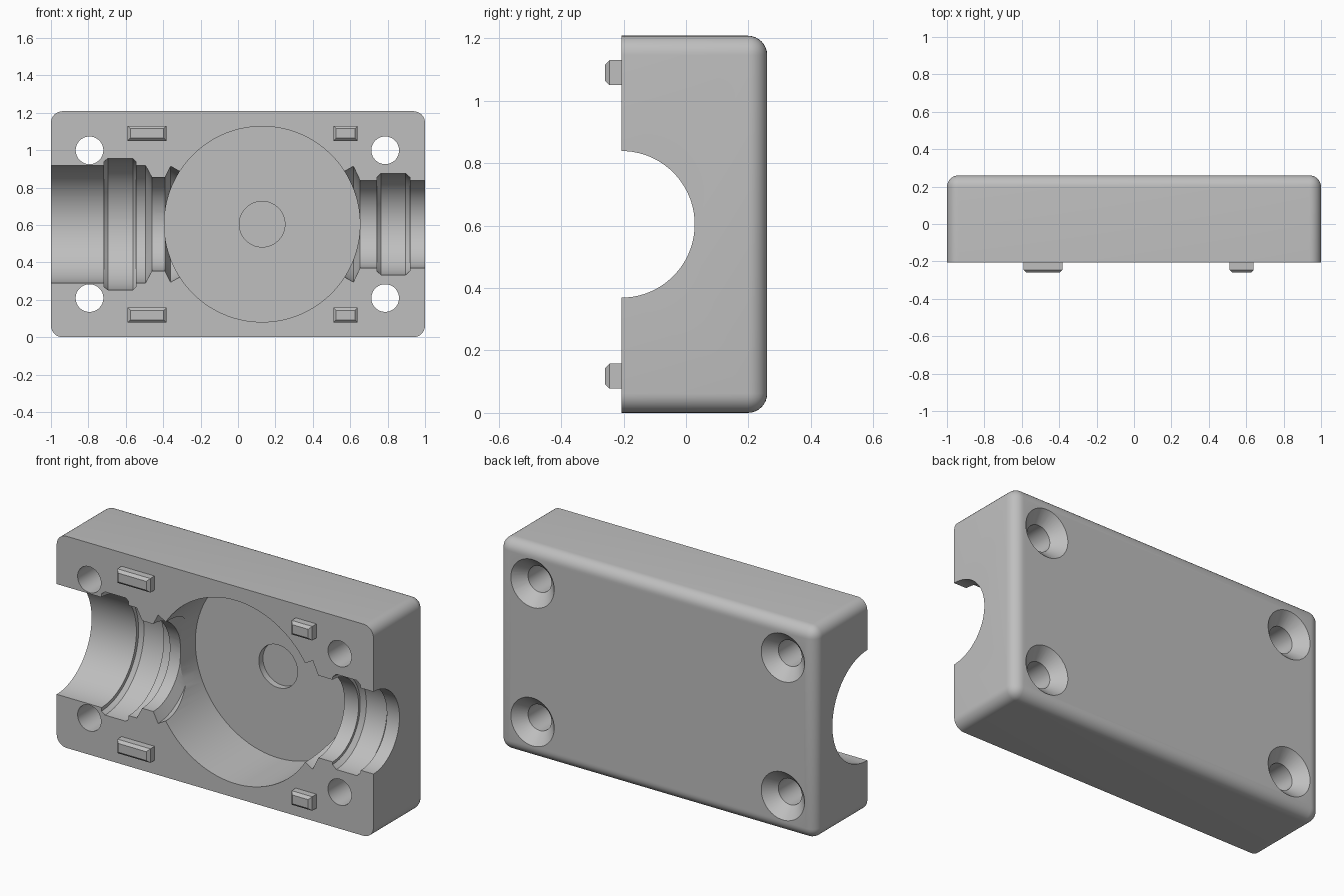
import bpy, bmesh
from math import cos, sin, tau

cube = bpy.data.objects.get("Cube")
if cube:
    bpy.data.objects.remove(cube, do_unlink=True)

FRONT, BACK, TOP = -0.207, 0.26, 1.208
MID = TOP / 2

grey = bpy.data.materials.new("plain grey")
grey.use_nodes = True
colour = (0.52, 0.52, 0.52, 1)
grey.diffuse_color = colour
grey.node_tree.nodes["Principled BSDF"].inputs["Base Color"].default_value = colour


def make(name, bm):
    bmesh.ops.recalc_face_normals(bm, faces=bm.faces)
    mesh = bpy.data.meshes.new(name)
    bm.to_mesh(mesh)
    bm.free()
    mesh.materials.append(grey)
    obj = bpy.data.objects.new(name, mesh)
    bpy.context.collection.objects.link(obj)
    return obj


def box(x0, x1, y0, y1, z0, z1):
    bm = bmesh.new()
    bmesh.ops.create_cube(bm, size=1)
    for v in bm.verts:
        v.co = (x0 if v.co.x < 0 else x1, y0 if v.co.y < 0 else y1, z0 if v.co.z < 0 else z1)
    return bm


def bevel(bm, edges, width, segments):
    bmesh.ops.bevel(bm, geom=edges, offset=width, segments=segments, profile=0.5, affect='EDGES')


def lathe(name, profile, axis, x=0, y=0, z=0, sides=64):
    """Solid of revolution; profile is (position along axis, radius)."""
    bm = bmesh.new()
    rings = []
    for a, r in profile:
        ring = []
        for i in range(sides):
            t = tau * (i + 0.5) / sides
            c, s = r * cos(t), r * sin(t)
            co = (a + x, c + y, s + z) if axis == 'X' else (c + x, a + y, s + z)
            ring.append(bm.verts.new(co))
        rings.append(ring)
    for p, q in zip(rings, rings[1:]):
        for i in range(sides):
            j = (i + 1) % sides
            bm.faces.new((p[i], p[j], q[j], q[i]))
    bm.faces.new(rings[0])
    bm.faces.new(rings[-1])
    return make(name, bm)


# Housing block: all edges rounded except those of the open front
bm = box(-1, 1, FRONT, BACK, 0, TOP)
bevel(bm, [e for e in bm.edges if max(v.co.y for v in e.verts) > 0], 0.062, 8)
housing = make("housing", bm)

# Round chamber with a shallow recess in its floor
cutters = [lathe("chamber_cutter", [(-0.4, 0.523), (0.178, 0.523), (0.178, 0.122), (0.215, 0.122)],
                 'Y', x=0.129, z=MID, sides=96)]

# Stepped cable entries
left_entry = [(-1.1, .315), (-.717, .315), (-.717, .335), (-.695, .352), (-.562, .352),
              (-.545, .335), (-.545, .315), (-.495, .315), (-.46, .25), (-.39, .25),
              (-.36, .31), (-.312, .283), (-.2, .22)]
right_entry = [(1.1, .235), (.92, .235), (.92, .25), (.895, .272), (.765, .272),
               (.742, .25), (.742, .235), (.652, .235), (.617, .31), (.57, .283), (.46, .22)]
cutters.append(lathe("wide_entry_cutter", left_entry, 'X', y=FRONT, z=MID))
cutters.append(lathe("narrow_entry_cutter", right_entry, 'X', y=FRONT, z=MID))

# Countersunk screw holes
screw = [(-0.4, .074), (BACK - .065, .074), (BACK, .137), (BACK + .1, .137)]
for x in (-0.794, 0.787):
    for dz in (-0.395, 0.395):
        cutters.append(lathe("screw_cutter", screw, 'Y', x=x, z=MID + dz, sides=40))

bpy.context.view_layer.objects.active = housing
for cutter in cutters:
    mod = housing.modifiers.new("cut", 'BOOLEAN')
    mod.operation = 'DIFFERENCE'
    mod.solver = 'EXACT'
    mod.object = cutter
    bpy.ops.object.modifier_apply(modifier=mod.name)
    bpy.data.objects.remove(cutter, do_unlink=True)

bpy.ops.object.select_all(action='DESELECT')
housing.select_set(True)
bpy.ops.object.shade_smooth_by_angle(angle=0.4)

# Locating tabs with chamfered tips
for side, x0, x1 in (("right", -0.59, -0.382), ("left", 0.51, 0.64)):
    for level, dz in (("lower", -0.486), ("upper", 0.486)):
        z = MID + dz
        bm = box(x0, x1, -0.26, FRONT + 0.005, z - 0.04, z + 0.04)
        bevel(bm, [e for e in bm.edges if max(v.co.y for v in e.verts) < -0.25], 0.015, 1)
        make(f"{level}_{side}_tab", bm)
